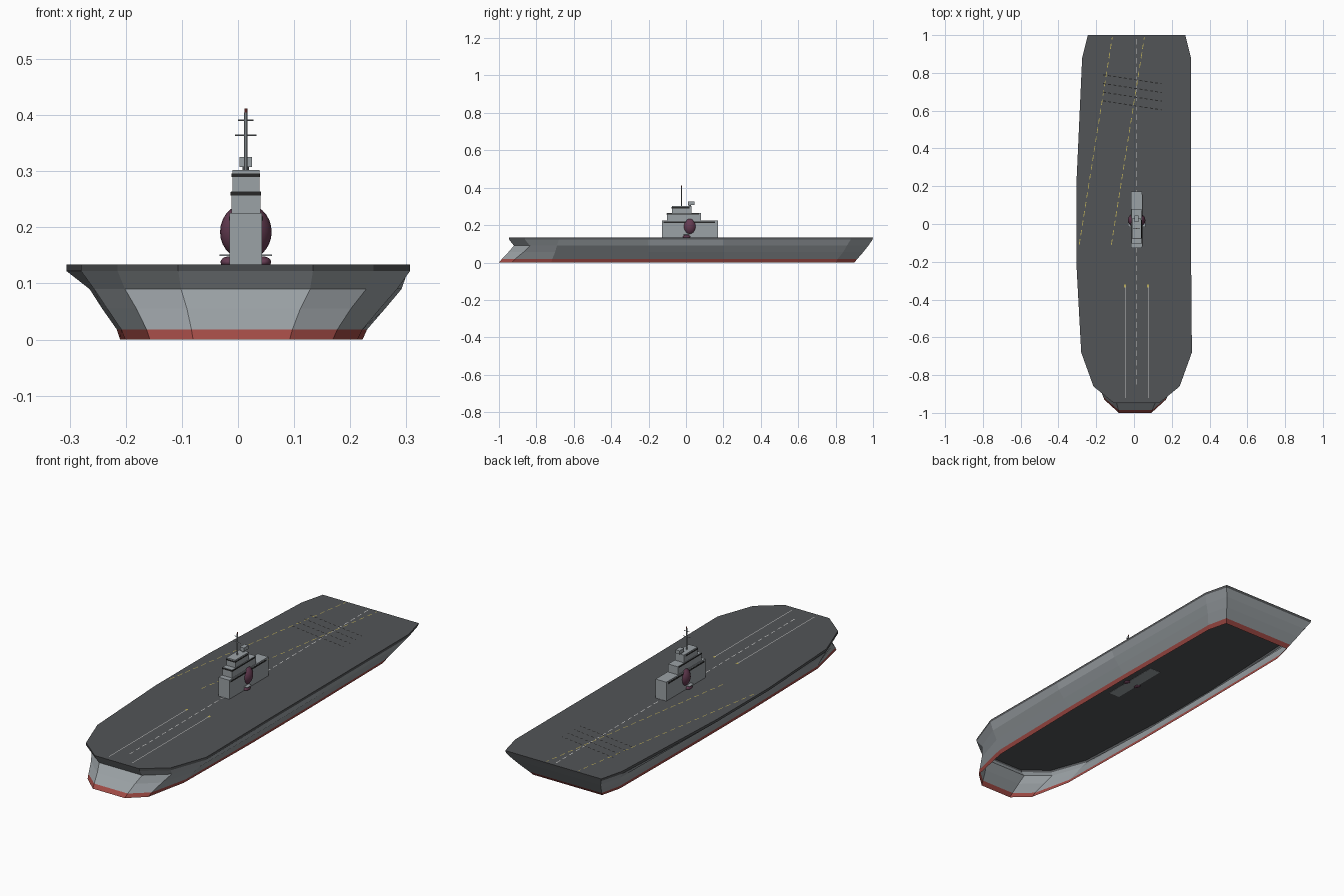
import bpy, bmesh, math
from mathutils import Vector

if "Cube" in bpy.data.objects:
    bpy.data.objects.remove(bpy.data.objects["Cube"])

CX = 0.014   # centreline of island


def mat(name, r, g, b):
    m = bpy.data.materials.new(name)
    m.diffuse_color = (r, g, b, 1)
    m.use_nodes = True
    m.node_tree.nodes["Principled BSDF"].inputs["Base Color"].default_value = m.diffuse_color
    return m


GREY = mat("hull_grey", 0.33, 0.36, 0.38)
DARK = mat("deck_dark", 0.085, 0.09, 0.095)
RED = mat("red_band", 0.36, 0.07, 0.06)
PLUM = mat("plum", 0.13, 0.045, 0.085)
WHITE = mat("white_paint", 0.7, 0.7, 0.7)
YELLOW = mat("yellow_paint", 0.5, 0.42, 0.1)
BLACK = mat("black_paint", 0.02, 0.02, 0.02)


def finish(name, bm, m):
    me = bpy.data.meshes.new(name)
    bm.to_mesh(me)
    bm.free()
    me.materials.append(m)
    ob = bpy.data.objects.new(name, me)
    bpy.context.collection.objects.link(ob)
    return ob


def loft(name, levels, m, cap=False):
    """Skin a stack of rings, open below."""
    bm = bmesh.new()
    rings = [[bm.verts.new(p) for p in lv] for lv in levels]
    n = len(rings[0])
    for a, b in zip(rings, rings[1:]):
        for i in range(n):
            j = (i + 1) % n
            bm.faces.new((a[i], a[j], b[j], b[i]))
    if cap:
        bm.faces.new(rings[-1])
    return finish(name, bm, m)


def ring(z, ys, half, c=0.0135, port=0.0):
    """Waterline ring from bow to stern up starboard, then back down port."""
    right = [(c + h, y, z) for h, y in zip(half, ys)]
    left = [(c - h - (port if 2 < i < 5 else 0), y, z)
            for i, (h, y) in enumerate(zip(half, ys))]
    return right + left[::-1]


def box(name, x, y, z, m):
    bm = bmesh.new()
    bmesh.ops.create_cube(bm, size=1)
    for v in bm.verts:
        for k, (lo, hi) in enumerate((x, y, z)):
            v.co[k] = lo if v.co[k] < 0 else hi
    return finish(name, bm, m)


def centred(name, half, y, z, m):
    return box(name, (CX - half, CX + half), y, z, m)


def rod(name, a, b, r, m, sides=8):
    a, b = Vector(a), Vector(b)
    bpy.ops.mesh.primitive_cylinder_add(vertices=sides, radius=r,
                                        depth=(b - a).length, location=(a + b) / 2)
    ob = bpy.context.object
    ob.rotation_euler = (b - a).to_track_quat('Z', 'Y').to_euler()
    ob.name = name
    ob.data.materials.append(m)


def egg(name, loc, size, m):
    bpy.ops.mesh.primitive_uv_sphere_add(segments=24, ring_count=14, location=loc)
    ob = bpy.context.object
    ob.scale = size
    ob.name = name
    ob.data.materials.append(m)
    bpy.ops.object.shade_smooth()


def dashes(name, lines, m, width=0.004, dash=0.03, gap=0.02, z=0.1352):
    """Painted dashed lines lying on the deck."""
    bm = bmesh.new()
    for a, b in lines:
        a, b = Vector((*a, z)), Vector((*b, z))
        d = (b - a).normalized()
        side = Vector((-d.y, d.x, 0)) * width / 2
        t, length = 0.0, (b - a).length
        while t < length:
            p, q = a + d * t, a + d * min(t + dash, length)
            bm.faces.new([bm.verts.new(c) for c in (p + side, p - side, q - side, q + side)])
            t += dash + gap
    return finish(name, bm, m)


# hull: flared waterlines from keel to deck edge
keel = ring(0, (-1, -.93, -.72, -.2, .2, .8, .9),
            (.086, .163, .207, .216, .216, .21, .185), .006)
water = ring(.018, (-.985, -.915, -.715, -.2, .2, .81, .915),
             (.09, .17, .215, .223, .223, .218, .195), .007)
middle = ring(.055, (-.95, -.87, -.70, -.2, .2, .84, .947),
              (.101, .191, .243, .252, .252, .243, .217), .010)
knuckle = ring(.09, (-.92, -.835, -.69, -.2, .2, .86, .975),
               (.115, .215, .27, .278, .276, .265, .237), .0135)
edge = ring(.122, (-.945, -.86, -.68, -.2, .2, .88, .997),
            (.12, .228, .293, .289, .289, .288, .256), port=.03)
top = ring(.134, (-.948, -.86, -.68, -.2, .2, .88, 1),
           (.12, .228, .293, .289, .289, .288, .258), port=.03)
loft("red_waterline_band", [keel, water], RED)
loft("hull", [water, middle, knuckle, edge], GREY)
loft("flight_deck", [edge, top], DARK, cap=True)

# deck markings
dashes("centre_line", [((.012, -.85), (.012, .99))], WHITE)
dashes("landing_lines", [((-.29, -.11), (-.115, .99)), ((-.12, -.11), (.055, .99))], YELLOW)
dashes("catapult_tracks", [((x, -.92), (x, -.33)) for x in (-.047, .075)],
       WHITE, width=.003, dash=.6)
dashes("catapult_ends", [((x, -.335), (x, -.32)) for x in (-.047, .075)], YELLOW, width=.01)
dashes("arresting_wires", [((-.165, .79 - k * .046), (.147, .742 - k * .046)) for k in range(4)],
       BLACK, width=.005, dash=.016, gap=.012, z=.136)

# island tower, stepped with dark window strips
centred("island_base", .029, (-.128, .172), (.133, .226), GREY)
centred("island_bridge", .026, (-.102, .08), (.226, .265), GREY)
centred("island_top", .024, (-.075, .03), (.265, .302), GREY)
centred("base_windows", .0302, (-.12, .155), (.212, .219), BLACK)
centred("bridge_windows", .0272, (-.1035, .07), (.257, .263), BLACK)
centred("top_windows", .0252, (-.0765, .02), (.29, .296), BLACK)

# radar housing on its post
rod("radar_post", (CX, .02, .30), (CX, .02, .312), .006, GREY)
centred("radar_box", .011, (.01, .045), (.308, .325), GREY)

# mast with yards
rod("mast", (CX, -.025, .30), (CX, -.025, .405), .003, GREY)
rod("mast_light", (CX, -.025, .404), (CX, -.025, .412), .0025, RED)
for z, w in ((.364, .019), (.391, .014)):
    rod("mast_yard", (CX - w, -.025, z), (CX + w, -.025, z), .0014, GREY, 6)

# rounded plum body passing through the island, with feet and side ledges
egg("plum_body", (CX, .02, .192), (.046, .04, .05), PLUM)
for s in (-1, 1):
    egg("plum_foot", (CX + s * .031, .003, .138), (.014, .02, .01), PLUM)
    x = sorted((CX + s * .028, CX + s * .047))
    box("side_ledge", x, (-.015, .02), (.149, .152), GREY)
